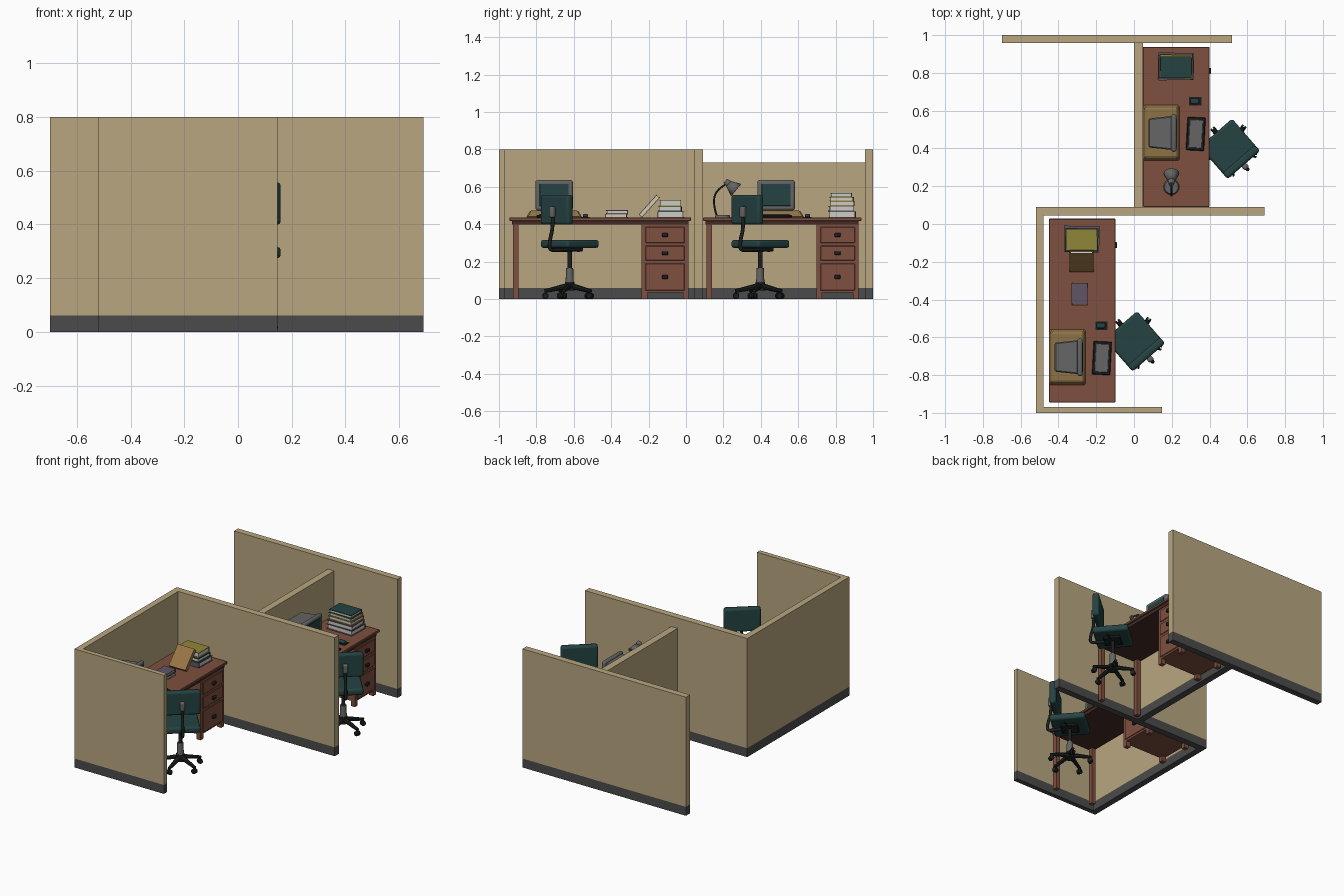
import bpy, bmesh, random
from math import radians, pi, cos, sin
from mathutils import Matrix, Vector

if "Cube" in bpy.data.objects:
    bpy.data.objects.remove(bpy.data.objects["Cube"])

random.seed(4)
I = Matrix.Identity(4)
T = Matrix.Translation


def mat(name, r, g, b):
    m = bpy.data.materials.new(name)
    m.diffuse_color = (r, g, b, 1)
    m.use_nodes = True
    m.node_tree.nodes["Principled BSDF"].inputs["Base Color"].default_value = m.diffuse_color
    return m


TAN = mat("panel_tan", .48, .38, .215)
TRIM = mat("trim_grey", .07, .07, .07)
WOOD = mat("wood", .21, .08, .05)
DARKWOOD = mat("dark_wood", .06, .025, .018)
TEAL = mat("teal", .018, .055, .055)
GREY = mat("grey", .13, .13, .13)
BLACK = mat("black", .012, .014, .014)
STAND = mat("stand_tan", .27, .17, .06)
YELLOW = mat("yellow", .28, .24, .04)
PURPLE = mat("purple", .12, .09, .13)
BROWN = mat("brown", .32, .18, .06)
PAPER = mat("paper", .6, .6, .55)


def obj(name, bm, m, M=I, bevel=0, seg=1, smooth=False):
    me = bpy.data.meshes.new(name)
    bmesh.ops.recalc_face_normals(bm, faces=bm.faces)
    bm.to_mesh(me)
    bm.free()
    o = bpy.data.objects.new(name, me)
    bpy.context.collection.objects.link(o)
    o.matrix_world = M
    me.materials.append(m)
    if bevel:
        b = o.modifiers.new("bevel", 'BEVEL')
        b.width, b.segments = bevel, seg
    if smooth:
        bpy.context.view_layer.objects.active = o
        o.select_set(True)
        bpy.ops.object.shade_smooth_by_angle(angle=radians(40))
        o.select_set(False)
    return o


def box(name, x, y, z, m, M=I, bevel=0, seg=1, taper=None):
    """Box from (lo, hi) ranges; taper = (axis, side, scale) shrinks one end."""
    bm = bmesh.new()
    bmesh.ops.create_cube(bm, size=1)
    c = Vector((sum(x) / 2, sum(y) / 2, sum(z) / 2))
    s = Vector((x[1] - x[0], y[1] - y[0], z[1] - z[0]))
    for v in bm.verts:
        k = [1, 1, 1]
        if taper and v.co[taper[0]] * taper[1] > 0:
            k = [1 if i == taper[0] else taper[2] for i in range(3)]
        v.co = c + Vector([v.co[i] * s[i] * k[i] for i in range(3)])
    return obj(name, bm, m, M, bevel, seg, seg > 1)


def cone(name, p, q, r1, r2, m, M=I, n=16, caps=True):
    """Cylinder or cone running from point p to point q."""
    p, q = Vector(p), Vector(q)
    bm = bmesh.new()
    bmesh.ops.create_cone(bm, cap_ends=caps, segments=n, radius1=r1, radius2=r2, depth=(q - p).length)
    R = (q - p).to_track_quat('Z', 'Y').to_matrix().to_4x4()
    bmesh.ops.transform(bm, matrix=T((p + q) / 2) @ R, verts=bm.verts)
    return obj(name, bm, m, M, smooth=True)


def tube(name, pts, r, m, M=I):
    cu = bpy.data.curves.new(name, 'CURVE')
    cu.dimensions, cu.bevel_depth, cu.bevel_resolution = '3D', r, 2
    cu.use_fill_caps = True
    sp = cu.splines.new('NURBS')
    sp.points.add(len(pts) - 1)
    for a, b in zip(sp.points, pts):
        a.co = (*b, 1)
    sp.order_u, sp.use_endpoint_u, sp.resolution_u = 3, True, 6
    o = bpy.data.objects.new(name, cu)
    bpy.context.collection.objects.link(o)
    o.matrix_world = M
    cu.materials.append(m)


def wall(name, x, y, h):
    box(name, x, y, (.06, h), TAN)
    box(name + "_trim", x, y, (0, .06), TRIM)


# Partition walls
wall("back_wall", (-.70, .52), (.957, 1), .8)
wall("middle_wall", (-.52, .69), (.045, .09), .8)
wall("front_wall", (-.52, .147), (-1, -.968), .8)
wall("left_wall", (-.52, -.478), (-.968, .045), .8)
wall("short_wall", (0, .047), (.09, .957), .73)


def desk(x0, y0, y1, cab):
    x1 = x0 + .352
    box("desk_top", (x0, x1), (y0, y1), (.418, .435), WOOD, bevel=.003)
    box("desk_apron", (x0 + .012, x1 - .012), (y0 + .015, y1 - .015), (.398, .418), DARKWOOD)
    for lx in (x0 + .015, x1 - .045):
        box("desk_leg", (lx, lx + .03), (y0 + .02, y0 + .05), (0, .418), WOOD)
    # Drawer cabinet
    c0, c1 = y1 - .015 - cab, y1 - .015
    cx = x1 - .016
    box("cabinet", (x0 + .015, cx), (c0, c1), (.035, .418), WOOD)
    for fx in (x0 + .015, cx - .03):
        for fy in (c0, c1 - .03):
            box("cabinet_foot", (fx, fx + .03), (fy, fy + .03), (0, .035), WOOD)
    for za, zb in ((.30, .385), (.205, .285), (.045, .19)):
        box("drawer", (cx, cx + .007), (c0 + .02, c1 - .02), (za, zb), WOOD, bevel=.003)
        my, mz = (c0 + c1) / 2, (za + zb) / 2
        box("drawer_knob", (cx + .007, cx + .024), (my - .016, my + .016), (mz - .01, mz + .01), BLACK, bevel=.004, seg=2)


desk(-.45, -.945, .028, .25)
desk(.048, .09, .938, .225)


def computer(M):
    # Low stand, monitor with framed screen, keyboard and mouse
    box("monitor_stand", (-.1, .095), (-.15, .15), (.435, .472), STAND, M, taper=(2, 1, .86), bevel=.006)
    box("monitor_body", (-.07, .055), (-.09, .09), (.48, .625), GREY, M, taper=(0, -1, .85), bevel=.006)
    box("monitor_foot", (-.04, .04), (-.06, .06), (.47, .482), GREY, M)
    box("monitor_bezel", (.05, .078), (-.1, .1), (.474, .636), GREY, M, bevel=.012, seg=3)
    box("screen", (.06, .08), (-.08, .08), (.495, .618), TEAL, M, bevel=.004)
    K = M @ T((.18, -.005, 0)) @ Matrix.Rotation(radians(-3), 4, 'Z')
    box("keyboard", (-.048, .048), (-.088, .088), (.435, .449), BLACK, K, bevel=.004)
    box("keyboard_keys", (-.036, .036), (-.075, .075), (.447, .454), GREY, K, bevel=.002)
    box("mouse_pad", (.145, .21), (.145, .19), (.435, .439), BLACK, M)
    box("mouse", (.152, .198), (.153, .182), (.437, .454), TEAL, M, bevel=.008, seg=3)


computer(T((-.35, -.705, 0)))
computer(T((.147, .482, 0)))


def book(M, w, d, t, cover):
    """Book lying on its back: w along x, d along y, t thick, origin at base centre."""
    c = .004
    for z in (0, t - c):
        box("book_cover", (-w / 2, w / 2), (-d / 2, d / 2), (z, z + c), cover, M)
    box("book_spine", (-w / 2, w / 2), (-d / 2, -d / 2 + c), (c, t - c), cover, M)
    box("book_pages", (-w / 2 + .005, w / 2 - .005), (-d / 2 + c, d / 2 - .005), (c, t - c), PAPER, M)


def stack(x, y, items):
    z = .435
    for w, d, t, cover in items:
        spin = Matrix.Rotation(random.choice((0, pi)) + radians(random.uniform(-2, 2)), 4, 'Z')
        book(T((x, y + random.uniform(-.004, .004), z)) @ spin, w, d, t, cover)
        z += t


stack(-.277, -.082, [(.187, .14, .033, PURPLE), (.175, .125, .027, TEAL), (.165, .115, .035, YELLOW)])
stack(-.288, -.372, [(.085, .12, .02, BROWN), (.085, .115, .02, PURPLE)])
stack(.222, .832, [(.19, .142, .033, PURPLE), (.185, .135, .03, PURPLE), (.175, .13, .025, BROWN),
                   (.17, .125, .022, YELLOW), (.165, .115, .022, TEAL)])
# Book leaning on the stack
book(T((-.278, -.187, .489)) @ Matrix.Rotation(radians(48), 4, 'X'), .125, .145, .024, BROWN)

# Desk lamp
cone("lamp_base", (.198, .196, .435), (.198, .196, .45), .042, .036, GREY)
tube("lamp_neck", [(.198, .165, .445), (.198, .145, .5), (.198, .158, .585), (.198, .222, .618)], .005, BLACK)
cone("lamp_cap", (.198, .21, .632), (.198, .228, .616), .014, .019, GREY)
o = cone("lamp_shade", (.198, .228, .616), (.198, .268, .583), .019, .042, GREY, caps=False)
o.modifiers.new("thickness", 'SOLIDIFY').thickness = .003
bm = bmesh.new()
bmesh.ops.create_uvsphere(bm, u_segments=12, v_segments=8, radius=.018)
obj("lamp_bulb", bm, PAPER, T((.198, .25, .598)), smooth=True)


def chair(M):
    # Cushions; the chair faces +y in its own frame
    box("chair_seat", (-.114, .114), (-.112, .114), (.273, .316), TEAL, M, bevel=.014, seg=3)
    box("chair_back", (-.114, .114), (-.112, -.07), (.398, .557), TEAL, M, bevel=.014, seg=3)
    # Back support with its knob, under-seat plate and lever
    tube("back_support", [(0, .02, .262), (0, -.1, .262), (0, -.145, .262), (0, -.14, .32),
                          (0, -.118, .38), (0, -.12, .49)], .01, BLACK, M)
    box("support_knob", (-.016, .016), (-.138, -.11), (.435, .495), GREY, M, bevel=.01, seg=3)
    box("seat_plate", (-.05, .05), (-.055, .055), (.255, .275), BLACK, M, bevel=.005)
    cone("lever", (0, 0, .262), (.1, -.02, .255), .004, .004, BLACK, M, 8)
    # Column and star base with casters
    cone("column_sleeve", (0, 0, .09), (0, 0, .165), .022, .019, GREY, M)
    cone("column", (0, 0, .05), (0, 0, .265), .012, .012, BLACK, M)
    cone("base_hub", (0, 0, .045), (0, 0, .09), .03, .025, BLACK, M)
    for i in range(5):
        A = M @ Matrix.Rotation(2 * pi * i / 5 + .3, 4, 'Z')
        cone("base_leg", (.01, 0, .07), (.135, 0, .042), .016, .01, BLACK, A, 8)
        cone("caster_stem", (.13, 0, .02), (.13, 0, .045), .006, .006, BLACK, A, 8)
        for s in (-1, 1):
            cone("caster", (.13, s * .003, .017), (.13, s * .014, .017), .017, .015, BLACK, A, 12)


turn = Matrix.Rotation(radians(41), 4, 'Z')
chair(T((.005, -.622, 0)) @ turn)
chair(T((.508, .397, 0)) @ turn)
